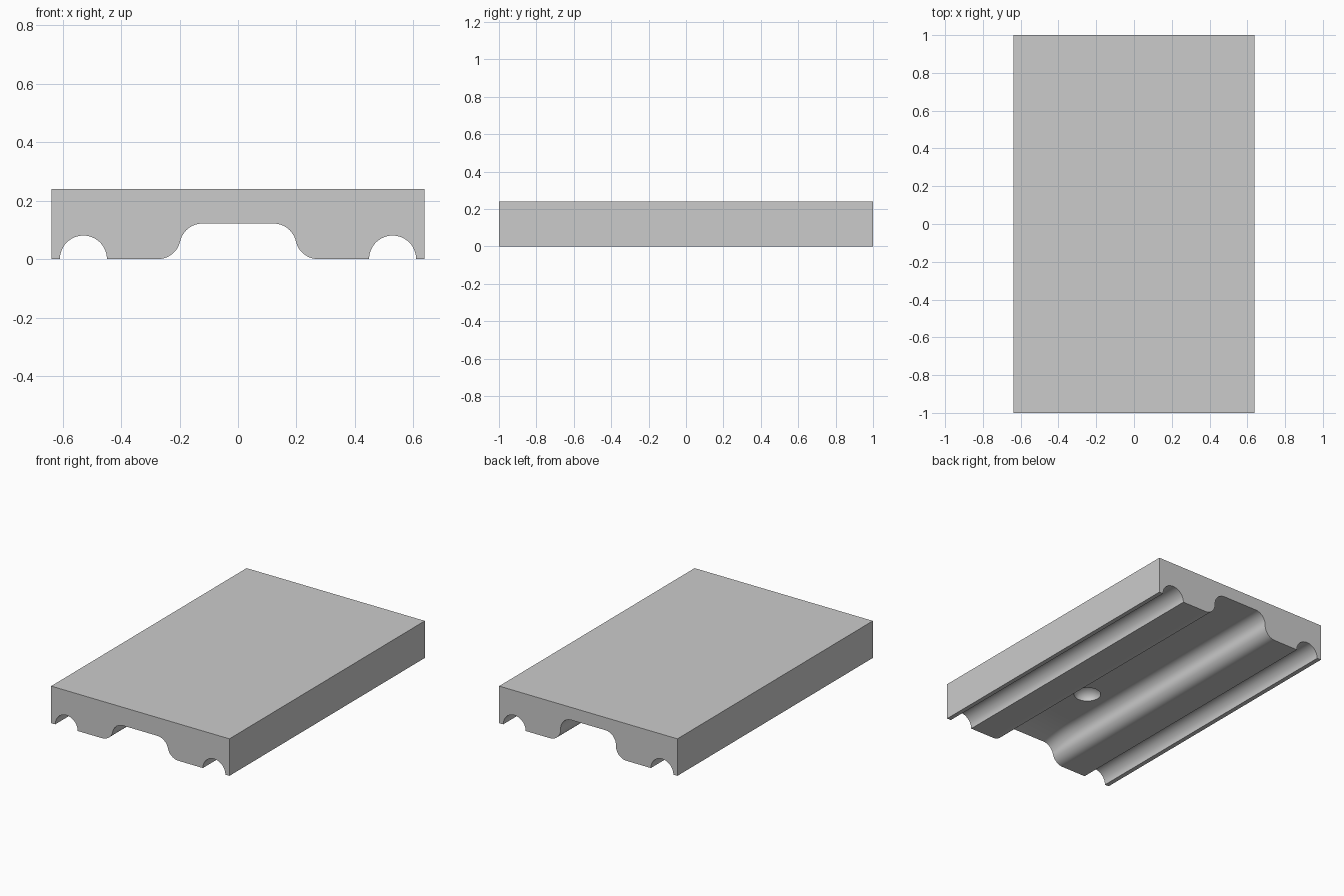
import bpy
import bmesh
from math import sin, cos, radians, degrees, atan2
from mathutils import Matrix, Vector

cube = bpy.data.objects.get("Cube")
if cube:
    bpy.data.objects.remove(cube, do_unlink=True)

WIDTH, LENGTH, HEIGHT = 1.277, 2.0, 0.24
FRONT_DEPTH, CHANNEL_DEPTH = 0.1215, 0.158
RAMP_LENGTH, RAMP_STEPS = 0.27, 10
CEILING_X, FLAT_X = 0.122, 0.274
GROOVE_X, GROOVE_R = 0.529, 0.0805
DIMPLE = Vector((0, -0.44, CHANNEL_DEPTH))
DIMPLE_R, DIMPLE_DEPTH = 0.081, 0.062

grey = bpy.data.materials.new("plain grey")
grey.use_nodes = True
colour = (0.6, 0.6, 0.6, 1)
grey.diffuse_color = colour
grey.node_tree.nodes["Principled BSDF"].inputs["Base Color"].default_value = colour


def arc(cx, cz, r, start, end, steps):
    """Points on an arc in the XZ plane, angles in degrees."""
    angles = [radians(start + (end - start) * i / steps) for i in range(steps + 1)]
    return [(cx + r * cos(a), cz + r * sin(a)) for a in angles]


def section(depth):
    """Closed slab profile: channel of the given depth with S-shaped flanks
    of two equal tangent arcs, round grooves and outer walls."""
    run = FLAT_X - CEILING_X
    fillet = (run ** 2 + depth ** 2) / (4 * depth)
    tilt = degrees(atan2(2 * fillet - depth, run))
    half = arc(CEILING_X, depth - fillet, fillet, 90, tilt, 12)
    half += arc(FLAT_X, fillet, fillet, 180 + tilt, 270, 12)[1:]
    half += arc(GROOVE_X, 0.0, GROOVE_R, 180, 0, 24)
    half += [(WIDTH / 2, 0), (WIDTH / 2, HEIGHT)]
    return half + [(-x, z) for x, z in reversed(half)]


def make_object(name, bm):
    bmesh.ops.recalc_face_normals(bm, faces=bm.faces)
    mesh = bpy.data.meshes.new(name)
    bm.to_mesh(mesh)
    bm.free()
    mesh.materials.append(grey)
    obj = bpy.data.objects.new(name, mesh)
    bpy.context.collection.objects.link(obj)
    return obj


# Slab lofted along its length; the channel ceiling dips in a ramp at the front
stations = []
for i in range(RAMP_STEPS + 1):
    t = i / RAMP_STEPS
    depth = CHANNEL_DEPTH - (CHANNEL_DEPTH - FRONT_DEPTH) * (1 - t) ** 2
    stations.append((-LENGTH / 2 + t * RAMP_LENGTH, depth))
stations.append((LENGTH / 2, CHANNEL_DEPTH))

bm = bmesh.new()
rings = [[bm.verts.new((x, y, z)) for x, z in section(depth)] for y, depth in stations]
for near, far in zip(rings, rings[1:]):
    for i in range(len(near)):
        bm.faces.new((near[i - 1], near[i], far[i], far[i - 1]))
bm.faces.new(rings[0])
bm.faces.new(rings[-1])
slab = make_object("grooved_slab", bm)

# Domed dimple in the channel ceiling
bm = bmesh.new()
bmesh.ops.create_uvsphere(bm, u_segments=48, v_segments=25, radius=DIMPLE_R,
                          matrix=Matrix.Translation(DIMPLE)
                          @ Matrix.Diagonal((1, 1, DIMPLE_DEPTH / DIMPLE_R, 1)))
cutter = make_object("dimple_cutter", bm)
cutter.hide_render = True

bpy.ops.object.select_all(action="DESELECT")
bpy.context.view_layer.objects.active = slab
slab.select_set(True)
cut = slab.modifiers.new("dimple", "BOOLEAN")
cut.operation = "DIFFERENCE"
cut.solver = "EXACT"
cut.object = cutter
bpy.ops.object.modifier_apply(modifier=cut.name)
bpy.data.objects.remove(cutter, do_unlink=True)

bpy.ops.object.shade_smooth_by_angle(angle=radians(30))
